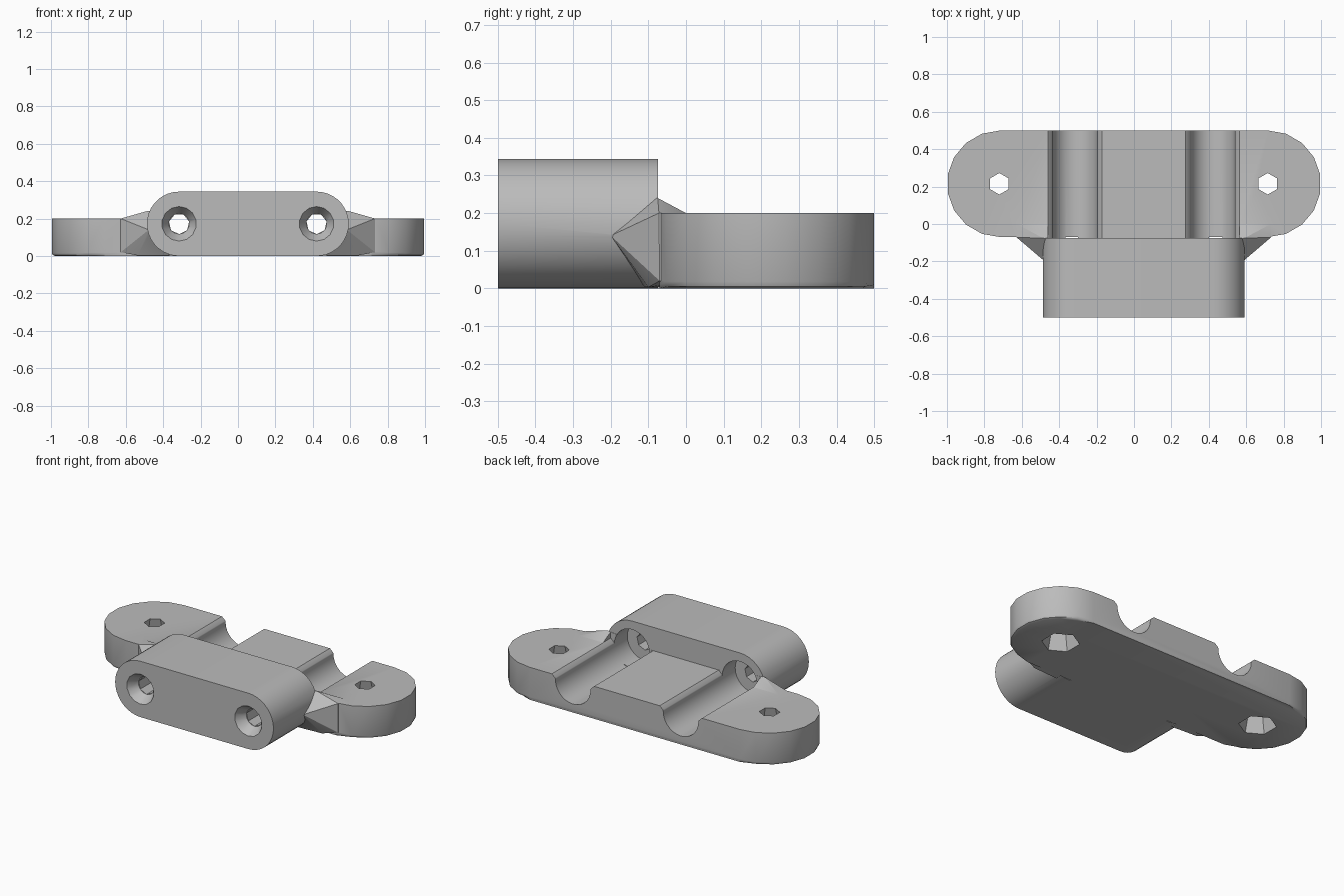
import bpy, bmesh, math
from mathutils import Matrix, Vector

if "Cube" in bpy.data.objects:
    bpy.data.objects.remove(bpy.data.objects["Cube"])

grey = bpy.data.materials.new("matte grey")
grey.use_nodes = True
GREY = (0.5, 0.5, 0.5, 1)
grey.diffuse_color = GREY
grey.node_tree.nodes["Principled BSDF"].inputs["Base Color"].default_value = GREY

BORES = (-0.315, 0.42)   # x of the two channels
BORE_Z = 0.172


def finish(bm, name):
    bmesh.ops.recalc_face_normals(bm, faces=bm.faces)
    mesh = bpy.data.meshes.new(name)
    bm.to_mesh(mesh)
    bm.free()
    mesh.materials.append(grey)
    obj = bpy.data.objects.new(name, mesh)
    bpy.context.collection.objects.link(obj)
    return obj


def stadium(x0, x1, v, r, steps):
    """Outline of a slot with round ends."""
    pts = []
    for cx, start in ((x1, -math.pi / 2), (x0, math.pi / 2)):
        for i in range(steps + 1):
            a = start + math.pi * i / steps
            pts.append((cx + r * math.cos(a), v + r * math.sin(a)))
    return pts


def prism(name, pts, axis, lo, hi, bevel=0):
    """Extrude an outline along y (outline in xz) or z (outline in xy)."""
    bm = bmesh.new()
    place = (lambda p, t: (p[0], t, p[1])) if axis == "y" else (lambda p, t: (p[0], p[1], t))
    rings = [[bm.verts.new(place(p, t)) for p in pts] for t in (lo, hi)]
    bottom = bm.faces.new(rings[0])
    bm.faces.new(rings[1])
    n = len(pts)
    for i in range(n):
        j = (i + 1) % n
        bm.faces.new((rings[0][i], rings[0][j], rings[1][j], rings[1][i]))
    if bevel:
        bmesh.ops.bevel(bm, geom=list(bottom.edges), offset=bevel, segments=2,
                        profile=0.5, affect='EDGES')
    return finish(bm, name)


def hull(name, pts):
    bm = bmesh.new()
    for p in pts:
        bm.verts.new(p)
    bmesh.ops.convex_hull(bm, input=bm.verts)
    return finish(bm, name)


def cone(name, x, y, z, r1, r2, depth, sides, along_y=False):
    """r1 is the lower end, or the front end when laid along y."""
    bm = bmesh.new()
    m = Matrix.Translation(Vector((x, y, z)))
    if along_y:
        m = m @ Matrix.Rotation(-math.pi / 2, 4, 'X')
    bmesh.ops.create_cone(bm, cap_ends=True, segments=sides, radius1=r1,
                          radius2=r2, depth=depth, matrix=m)
    return finish(bm, name)


def boolean(target, tool, operation):
    mod = target.modifiers.new(operation, 'BOOLEAN')
    mod.operation = operation
    mod.solver = 'EXACT'
    mod.object = tool
    bpy.context.view_layer.objects.active = target
    bpy.ops.object.modifier_apply(modifier=mod.name)
    bpy.data.objects.remove(tool)


# Mounting plate with round ends and softened lower rim
body = prism("mounting_bracket", stadium(-0.715, 0.715, 0.215, 0.285, 9), "z", 0, 0.2, 0.018)

# Taller clamp block
block = prism("clamp_block", stadium(*BORES, BORE_Z, 0.172, 18), "y", -0.5, -0.075)
boolean(body, block, 'UNION')

# Solid joint between block and plate
joint = prism("joint", [(-0.3, 0), (0.4, 0), (0.4, 0.2), (-0.3, 0.2)], "y", -0.3, 0.1)
boolean(body, joint, 'UNION')

# Flared webs at both sides of the block
for side, edge in ((-1, -0.487), (1, 0.592)):
    web = hull("web", [
        (edge - side * 0.01, -0.2, 0.14), (edge + side * 0.05, -0.1, 0.003),
        (edge + side * 0.05, -0.105, 0.2), (edge - side * 0.12, -0.11, 0.003),
        (edge - side * 0.12, -0.1, 0.24), (edge, -0.075, 0.24),
        (edge + side * 0.14, -0.072, 0.2), (edge + side * 0.14, -0.07, 0.02),
        (edge - side * 0.12, 0.0, 0.003), (edge + side * 0.14, 0.0, 0.02),
        (edge + side * 0.14, 0.0, 0.2), (edge - side * 0.12, 0.0, 0.2)])
    boolean(body, web, 'UNION')

# Channels, their softened lips, and the bores through the block
for x in BORES:
    boolean(body, cone("channel", x, 0.2, BORE_Z, 0.12, 0.12, 0.8, 28, True), 'DIFFERENCE')
    lip = [(x - 0.112, 0.15), (x + 0.112, 0.15), (x + 0.122, 0.18), (x + 0.145, 0.201),
           (x + 0.145, 0.26), (x - 0.145, 0.26), (x - 0.145, 0.201), (x - 0.122, 0.18)]
    boolean(body, prism("lip", lip, "y", -0.074, 0.6), 'DIFFERENCE')
    boolean(body, cone("bore", x, -0.35, BORE_Z, 0.055, 0.055, 0.5, 7, True), 'DIFFERENCE')
    boolean(body, cone("mouth", x, -0.48, BORE_Z, 0.105, 0.055, 0.08, 14, True), 'DIFFERENCE')

# Screw holes, wider underneath
for x in (-0.72, 0.715):
    boolean(body, cone("screw_hole", x, 0.215, 0.1, 0.11, 0.055, 0.22, 6), 'DIFFERENCE')

bpy.ops.object.select_all(action='DESELECT')
body.select_set(True)
bpy.context.view_layer.objects.active = body
bpy.ops.object.shade_smooth_by_angle(angle=math.radians(30))
